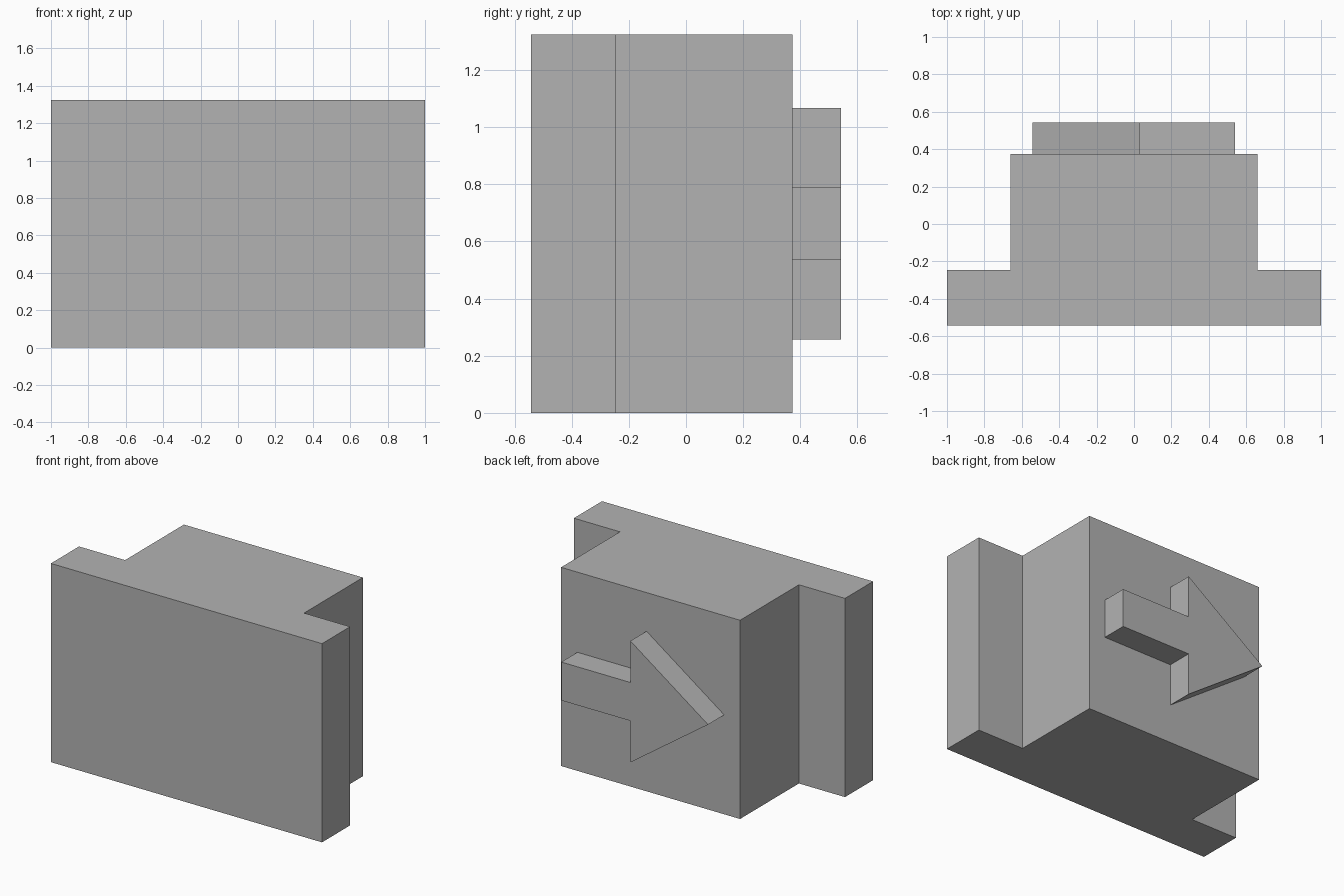
import bpy, bmesh
from mathutils import Vector

cube = bpy.data.objects.get("Cube")
if cube:
    bpy.data.objects.remove(cube, do_unlink=True)

HEIGHT = 1.325
BACK = 0.373   # rear face of the block, where the arrow sits

grey = bpy.data.materials.new("plain_grey")
colour = (0.45, 0.45, 0.45, 1)
grey.diffuse_color = colour
grey.use_nodes = True
grey.node_tree.nodes["Principled BSDF"].inputs["Base Color"].default_value = colour


def prism(name, outline, direction):
    """Extrude a flat outline of 3D points into a closed solid."""
    bm = bmesh.new()
    face = bm.faces.new([bm.verts.new(p) for p in outline])
    ext = bmesh.ops.extrude_face_region(bm, geom=[face], use_keep_orig=True)
    moved = [g for g in ext["geom"] if isinstance(g, bmesh.types.BMVert)]
    bmesh.ops.translate(bm, verts=moved, vec=Vector(direction))
    bmesh.ops.recalc_face_normals(bm, faces=bm.faces)
    mesh = bpy.data.meshes.new(name)
    bm.to_mesh(mesh)
    bm.free()
    mesh.materials.append(grey)
    obj = bpy.data.objects.new(name, mesh)
    bpy.context.collection.objects.link(obj)
    return obj


# Body: T-shaped plan, a wide front plate with a narrower block behind
half = [(1, -0.543), (1, -0.247), (0.66, -0.247), (0.66, BACK)]
plan = half + [(-x, y) for x, y in reversed(half)]
prism("body", [(x, y, 0) for x, y in plan], (0, 0, HEIGHT))

# Raised arrow on the rear face, pointing to -x
upper = [(0.54, 0.128), (0.03, 0.128), (0.03, 0.405)]
arrow = upper + [(-0.543, 0)] + [(x, -z) for x, z in reversed(upper)]
prism("arrow", [(x, BACK, HEIGHT / 2 + z) for x, z in arrow], (0, 0.17, 0))
